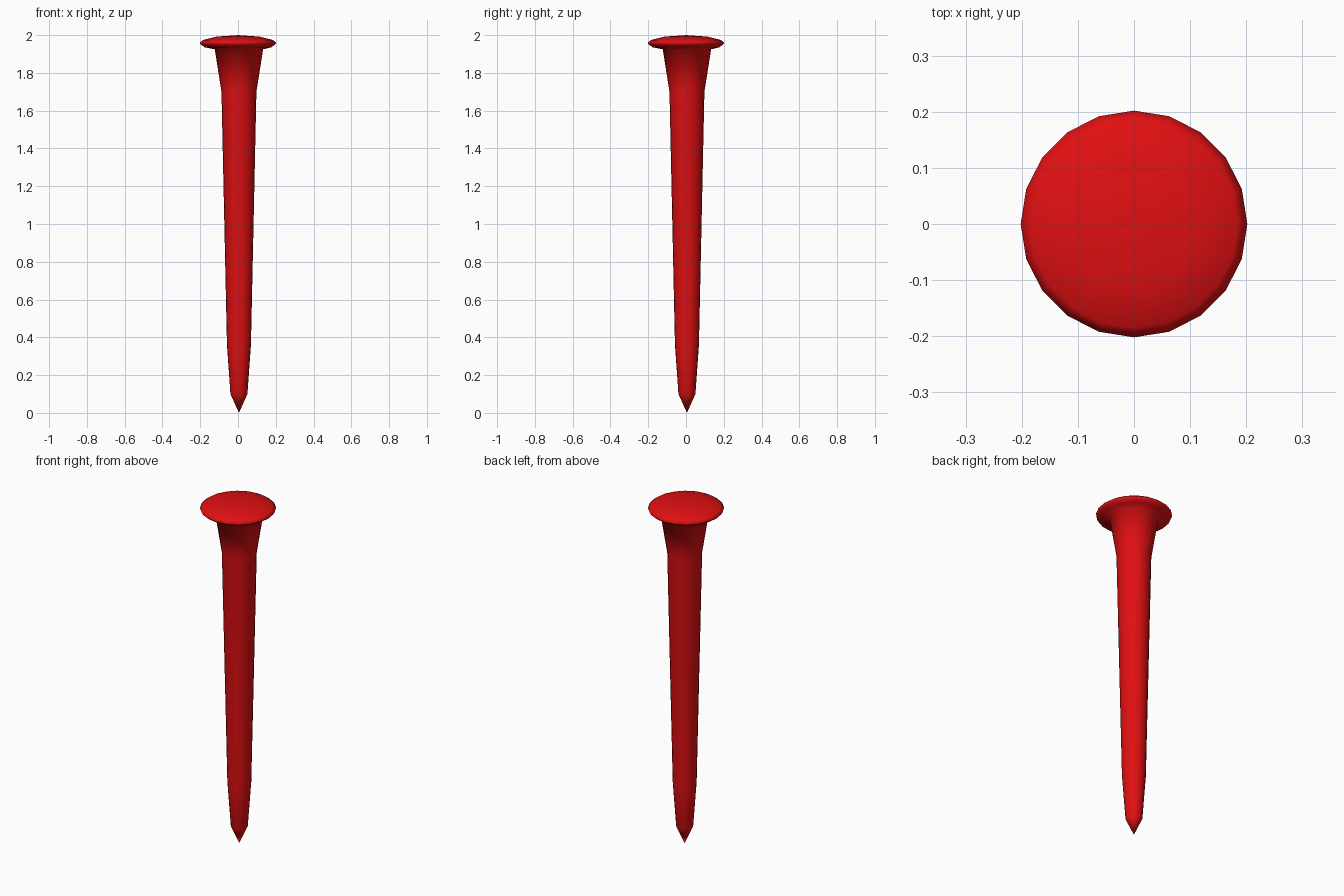
import bpy
import bmesh
from math import cos, sin, tau

cube = bpy.data.objects.get("Cube")
if cube:
    bpy.data.objects.remove(cube, do_unlink=True)

SIDES = 20
SHAFT_SHIFT = 0.005  # the shank sits slightly off the head's centre

# Painted metal
red = bpy.data.materials.new("red")
red.use_nodes = True
colour = (0.75, 0.005, 0.006, 1)
red.diffuse_color = colour
red.node_tree.nodes["Principled BSDF"].inputs["Base Color"].default_value = colour

# Radius and height, from the point up to the crown
shank = [(0.045, 0.10), (0.0635, 0.36), (0.0925, 1.70), (0.128, 1.925)]
head = [(0.175, 1.935), (0.197, 1.95), (0.202, 1.961), (0.185, 1.974), (0.115, 1.992)]

bm = bmesh.new()


def ring(radius, z, shift):
    return [bm.verts.new((shift + radius * cos(tau * i / SIDES),
                          shift + radius * sin(tau * i / SIDES), z))
            for i in range(SIDES)]


rings = [ring(r, z, SHAFT_SHIFT) for r, z in shank]
rings += [ring(r, z, 0) for r, z in head]
tip = bm.verts.new((SHAFT_SHIFT, SHAFT_SHIFT, 0))
crown = bm.verts.new((0, 0, 2))

# Skin the rings, then close the point and the crown with fans
for i in range(SIDES):
    j = (i + 1) % SIDES
    for low, high in zip(rings, rings[1:]):
        bm.faces.new((low[i], low[j], high[j], high[i]))
    bm.faces.new((tip, rings[0][j], rings[0][i]))
    bm.faces.new((crown, rings[-1][i], rings[-1][j]))

for face in bm.faces:
    face.smooth = True
bmesh.ops.recalc_face_normals(bm, faces=bm.faces)

mesh = bpy.data.meshes.new("nail")
bm.to_mesh(mesh)
bm.free()
mesh.materials.append(red)
nail = bpy.data.objects.new("nail", mesh)
bpy.context.collection.objects.link(nail)
